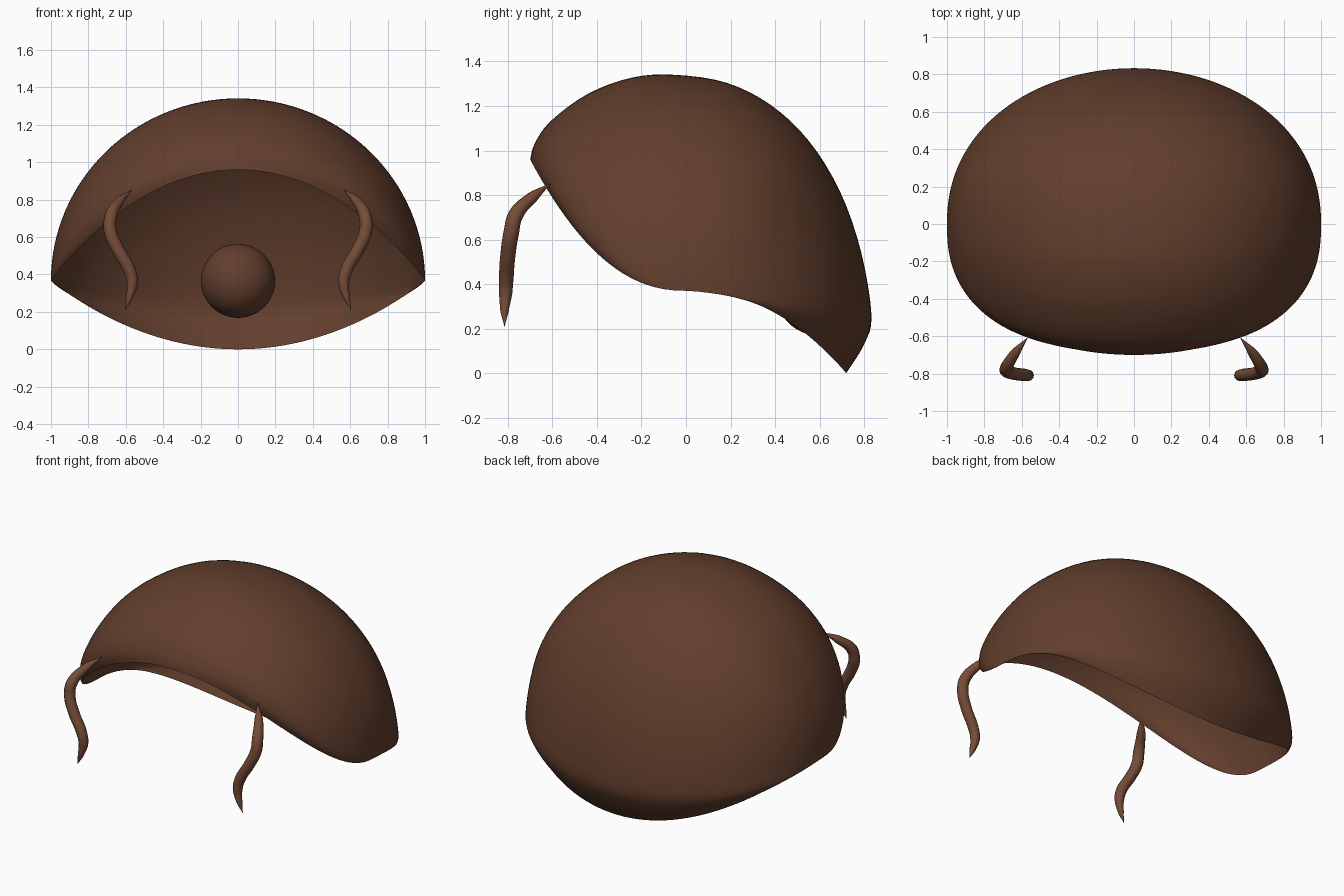
import bpy, bmesh, math
from mathutils import Vector

if "Cube" in bpy.data.objects:
    bpy.data.objects.remove(bpy.data.objects["Cube"])


def material(name, color):
    m = bpy.data.materials.new(name)
    m.diffuse_color = (*color, 1)
    m.use_nodes = True
    m.node_tree.nodes["Principled BSDF"].inputs["Base Color"].default_value = m.diffuse_color
    return m


def spline(pts, steps):
    """Catmull-Rom curve through 2D points."""
    p = [Vector(q) for q in pts]
    p = [2 * p[0] - p[1]] + p + [2 * p[-1] - p[-2]]
    out = []
    for i in range(1, len(p) - 2):
        a, b, c, d = p[i - 1:i + 3]
        for k in range(steps):
            t = k / steps
            out.append(0.5 * (2 * b + (c - a) * t + (2 * a - 5 * b + 4 * c - d) * t * t
                              + (3 * b - a - 3 * c + d) * t ** 3))
    return out + [p[-2]]


hair = material("hair_brown", (0.122, 0.049, 0.026))
strand_mat = material("strand_brown", (0.18, 0.072, 0.038))

# Hair cap: centre profile (y, z) from front rim over the crown to the nape
profile = spline([(-0.70, 0.96), (-0.68, 1.03), (-0.61, 1.13), (-0.44, 1.255), (-0.24, 1.328),
                  (-0.05, 1.34), (0.18, 1.305), (0.38, 1.205), (0.55, 1.045), (0.69, 0.82),
                  (0.785, 0.55), (0.833, 0.26), (0.80, 0.13), (0.72, 0.0)], 4)
PIVOT_Z, SLICES = 0.37, 64
n = len(profile)
bm = bmesh.new()
rows = []
for i in range(1, SLICES):
    a = math.pi * (i / SLICES - 0.5)
    x, s = math.sin(a), math.cos(a)
    row = []
    for j, (y, z) in enumerate(profile):
        t = j / (n - 1)
        edge = abs(2 * t - 1) ** 4                # 1 at the rims, 0 at the crown
        # broad, flat forehead; rounder back
        front, back = 0.4 + 0.35 * x * x, 0.92
        mix = min(1, max(0, (t - 0.2) / 0.5))
        ey = front + (back - front) * mix
        ey += (0.85 - ey) * edge ** 2
        row.append(bm.verts.new((x, y * s ** ey,
                                 PIVOT_Z + (z - PIVOT_Z) * s ** (1 + 0.9 * edge))))
    rows.append(row)
for r, q in zip(rows, rows[1:]):
    for j in range(n - 1):
        bm.faces.new((r[j], q[j], q[j + 1], r[j + 1]))
# Close both sides at the ear points
for row, x in ((rows[0], -1), (rows[-1], 1)):
    tip = bm.verts.new((x, 0, PIVOT_Z))
    for j in range(n - 1):
        bm.faces.new((tip, row[j], row[j + 1]))
bmesh.ops.recalc_face_normals(bm, faces=bm.faces)
bm.faces.ensure_lookup_table()
top = max(bm.faces, key=lambda f: f.calc_center_median().z)
if top.normal.z < 0:
    bmesh.ops.reverse_faces(bm, faces=bm.faces)
for f in bm.faces:
    f.smooth = True
mesh = bpy.data.meshes.new("hair_cap")
bm.to_mesh(mesh)
bm.free()
mesh.materials.append(hair)
bpy.context.collection.objects.link(bpy.data.objects.new("hair_cap", mesh))

# Ball tucked inside the nape
bpy.ops.mesh.primitive_uv_sphere_add(segments=48, ring_count=24, radius=0.198,
                                     location=(0, 0.6, 0.366))
ball = bpy.context.object
ball.name = "inner_ball"
ball.data.materials.append(hair)
bpy.ops.object.shade_smooth()

# Front strands: (x, y, z, radius), mirrored left and right
path = [(0.57, -0.61, 0.85, 0.002), (0.635, -0.69, 0.79, 0.026), (0.68, -0.765, 0.71, 0.034),
        (0.682, -0.785, 0.63, 0.035), (0.64, -0.80, 0.53, 0.034), (0.583, -0.807, 0.43, 0.033),
        (0.565, -0.81, 0.36, 0.03), (0.58, -0.815, 0.28, 0.019), (0.605, -0.815, 0.21, 0.001)]
for name, side in (("left_strand", -1), ("right_strand", 1)):
    c = bpy.data.curves.new(name, 'CURVE')
    c.dimensions = '3D'
    c.bevel_depth = 1.0
    c.bevel_resolution = 4
    c.resolution_u = 6
    c.use_fill_caps = True
    sp = c.splines.new('BEZIER')
    sp.bezier_points.add(len(path) - 1)
    for bp, (x, y, z, r) in zip(sp.bezier_points, path):
        bp.co = (side * x, y, z)
        bp.radius = r
        bp.handle_left_type = bp.handle_right_type = 'AUTO'
    c.materials.append(strand_mat)
    bpy.context.collection.objects.link(bpy.data.objects.new(name, c))
